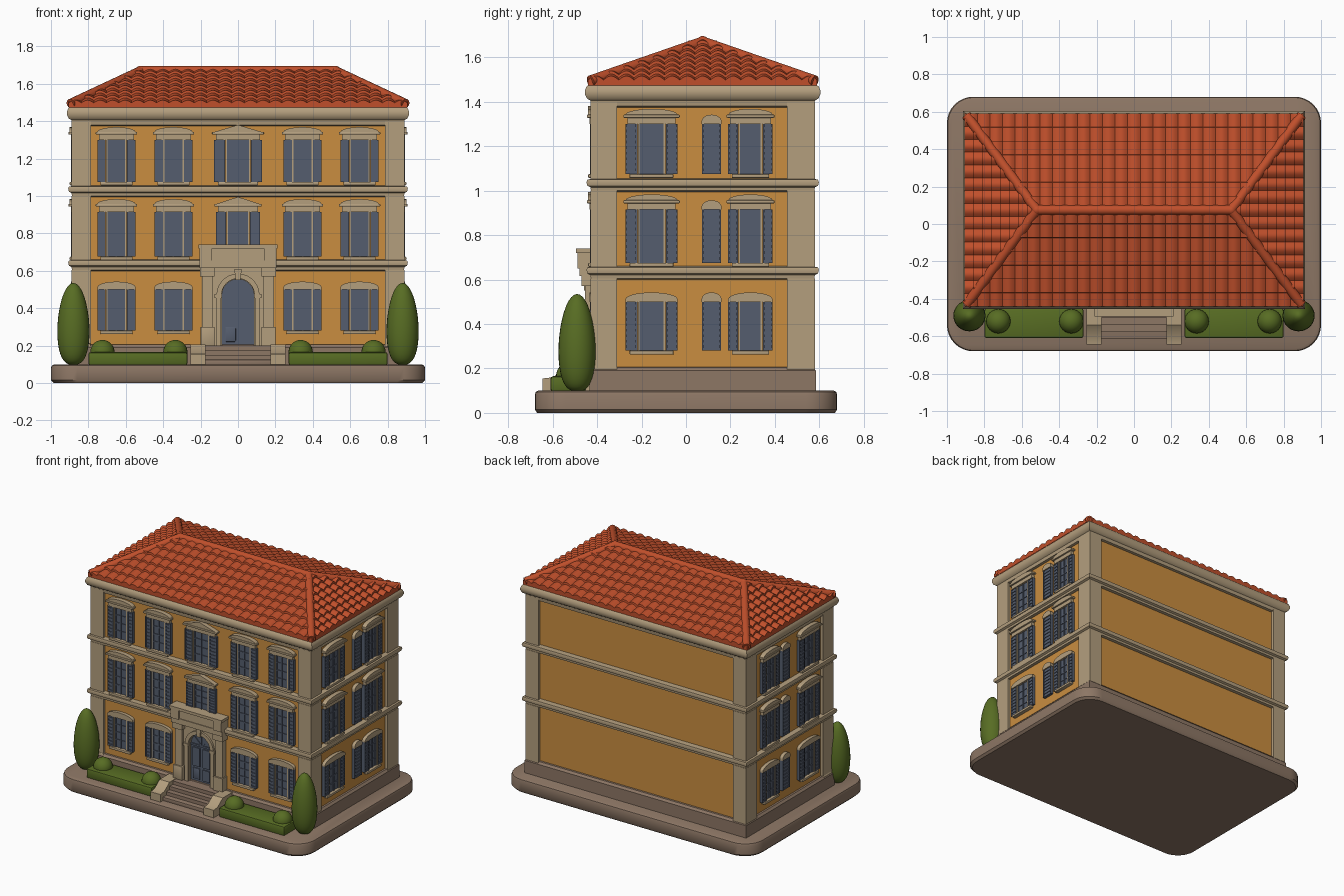
import bpy, bmesh, math
from mathutils import Matrix, Vector

if "Cube" in bpy.data.objects:
    bpy.data.objects.remove(bpy.data.objects["Cube"])

def material(name, r, g, b):
    m = bpy.data.materials.new(name)
    m.diffuse_color = [(c / 255) ** 2.2 for c in (r, g, b)] + [1]
    m.use_nodes = True
    m.node_tree.nodes["Principled BSDF"].inputs["Base Color"].default_value = m.diffuse_color
    return m

WALL = material("ochre plaster", 200, 140, 66)
TRIM = material("cream stone", 178, 157, 125)
STONE = material("brown paving", 140, 118, 101)
ROOF = material("terracotta", 190, 80, 47)
SLATE = material("slate blue paint", 86, 94, 110)
GREEN = material("leaf green", 88, 108, 40)

X, Y0, Y1 = 0.87, -0.41, 0.56          # wall planes
CY = (Y0 + Y1) / 2
parts = {}

def part(name, mat):
    if name not in parts:
        parts[name] = (bmesh.new(), mat)
    return parts[name][0]

def frame(origin, u, d):
    """Local axes: u along the wall, d out of the wall, z up."""
    m = Matrix((u, d, (0, 0, 1))).transposed().to_4x4()
    m.translation = origin
    return m

WORLD = Matrix()
FRONT = frame((0, Y0, 0), (1, 0, 0), (0, -1, 0))
RIGHT = frame((X, 0, 0), (0, 1, 0), (1, 0, 0))
LEFT = frame((-X, 0, 0), (0, 1, 0), (-1, 0, 0))

def prism(bm, pts, d0, d1, M=WORLD):
    """Outline in (u, z) pushed from depth d0 to d1."""
    a, b = [[bm.verts.new(M @ Vector((u, d, z))) for u, z in pts] for d in (d0, d1)]
    bm.faces.new(a)
    bm.faces.new(b[::-1])
    for i in range(len(a)):
        j = (i + 1) % len(a)
        bm.faces.new((a[i], b[i], b[j], a[j]))

def box(bm, u0, u1, d0, d1, z0, z1, M=WORLD, bevel=0):
    n = len(bm.edges)
    prism(bm, [(u0, z0), (u1, z0), (u1, z1), (u0, z1)], d0, d1, M)
    if bevel:
        bm.edges.ensure_lookup_table()
        bmesh.ops.bevel(bm, geom=bm.edges[n:], offset=bevel, segments=2, profile=0.5, affect='EDGES')

def arc(cu, w, z, rise, n=10):
    """Shallow curved top from right to left."""
    return [(cu + w * math.cos(math.pi * i / n), z + rise * math.sin(math.pi * i / n)) for i in range(n + 1)]

def moulding(name, mat, profile):
    """Profile of (offset, z) carried round the house walls."""
    bm = part(name, mat)
    loops = [[bm.verts.new((sx * (X + o), CY + sy * (Y1 - CY + o), z))
              for sx, sy in ((-1, -1), (1, -1), (1, 1), (-1, 1))] for o, z in profile]
    bm.faces.new(loops[0])
    bm.faces.new(loops[-1])
    for a, b in zip(loops, loops[1:]):
        for i in range(4):
            bm.faces.new((a[i], a[(i + 1) % 4], b[(i + 1) % 4], b[i]))

# Base slab with rounded corners
bm = part("base_slab", STONE)
outline = [(sx * 0.86 + 0.14 * math.cos(a), sy * 0.54 + 0.14 * math.sin(a))
           for q, (sx, sy) in enumerate(((1, 1), (-1, 1), (-1, -1), (1, -1)))
           for a in [math.pi / 2 * (q + i / 8) for i in range(9)]]
rings = [[bm.verts.new((x * s, y * s, z)) for x, y in outline]
         for s, z in ((0.985, 0), (1, 0.015), (1, 0.08), (0.995, 0.094), (0.98, 0.1))]
bm.faces.new(rings[0])
bm.faces.new(rings[-1])
for a, b in zip(rings, rings[1:]):
    for i in range(len(a)):
        j = (i + 1) % len(a)
        bm.faces.new((a[i], a[j], b[j], b[i]))

# Walls, plinth, string courses and cornice
moulding("walls", WALL, [(0, 0.09), (0, 1.42)])
moulding("plinth", STONE, [(0.025, 0.09), (0.025, 0.19), (0.012, 0.205), (0, 0.207)])
for i, z in enumerate((0.635, 1.03)):
    moulding(f"string_course_{i + 1}", TRIM, [(0, z - 0.035), (0.018, z - 0.03), (0.02, z - 0.015), (0.034, z - 0.008),
             (0.038, z + 0.008), (0.034, z + 0.02), (0, z + 0.025)])
moulding("cornice", TRIM, [(0, 1.375), (0.016, 1.38), (0.02, 1.405), (0.036, 1.415), (0.045, 1.435),
                           (0.045, 1.45), (0.038, 1.468), (0.025, 1.478)])

# Rusticated corner piers
bm = part("corner_piers", TRIM)
for sx in (-1, 1):
    for ya, yb in ((Y0 - 0.02, -0.31), (0.455, Y1 + 0.02)):
        x0, x1 = sorted((sx * 0.785, sx * (X + 0.02)))
        box(bm, x0, x1, ya, yb, 0.1, 0.21, bevel=0.008)
        for z0, z1 in ((0.21, 0.605), (0.655, 1.0), (1.05, 1.4)):
            h = (z1 - z0) / 5
            for k in range(5):
                box(bm, x0, x1, ya, yb, z0 + k * h, z0 + (k + 1) * h, bevel=0.007)

# Windows: shutters, glazing, surrounds, sills and heads
def shutter(M, u0, u1, z0, z1):
    bm = part("shutters", SLATE)
    box(bm, u0, u1, 0, 0.015, z0, z1, M)
    for u in (u0, u1 - 0.008):
        box(bm, u, u + 0.008, 0.01, 0.022, z0, z1, M)
    n = 9
    for k in range(n):
        z = z0 + (z1 - z0) * k / n
        box(bm, u0, u1, 0.01, 0.02, z, z + (z1 - z0) * 0.5 / n, M)

def head(M, c, w, z, style):
    bm = part("window_heads", TRIM)
    if style == "plain":
        prism(bm, [(c - w, z), (c + w, z)] + arc(c, w, z + 0.012, 0.03), 0, 0.024, M)
        return
    box(bm, c - w * 0.92, c + w * 0.92, 0, 0.024, z, z + 0.028, M)
    box(bm, c - w * 1.08, c + w * 1.08, 0, 0.036, z + 0.028, z + 0.042, M, 0.004)
    top = arc(c, w, z + 0.042, 0.026) if style == "curved" else [(c + w, z + 0.042), (c, z + 0.08), (c - w, z + 0.042)]
    prism(bm, top, 0, 0.032, M)

def window(M, c, w, z0, z1, style):
    g = w * 0.23
    glass, trim = part("window_glazing", SLATE), part("window_surrounds", TRIM)
    box(glass, c - g, c + g, 0, 0.008, z0, z1, M)
    for u in (-g, -0.004, g - 0.008):
        box(glass, c + u, c + u + 0.008, 0, 0.014, z0, z1, M)
    for k in range(1, 4):
        z = z0 + (z1 - z0) * k / 4
        box(glass, c - g, c + g, 0, 0.013, z - 0.004, z + 0.004, M)
    for s in (-1, 1):
        a, b = sorted((c + s * g, c + s * (g + 0.008)))
        box(trim, a, b, 0, 0.018, z0, z1, M)
        a, b = sorted((c + s * (g + 0.01), c + s * w / 2))
        shutter(M, a, b, z0, z1)
    box(trim, c - w * 0.42, c + w * 0.42, 0, 0.03, z0 - 0.018, z0, M, 0.004)
    head(M, c, w * 0.5, z1, style)

ROWS = ((0.28, 0.50, "plain"), (0.675, 0.915, "curved"), (1.075, 1.30, "curved"))
for z0, z1, style in ROWS:
    for c in (-0.65, -0.345, 0.345, 0.65):
        window(FRONT, c, 0.205, z0, z1, style)
    for M in (RIGHT, LEFT):
        window(M, -0.155, 0.235, z0, z1, style)
        window(M, 0.29, 0.2, z0, z1, style)
        shutter(M, 0.072, 0.158, z0, z1)
        head(M, 0.115, 0.045, z1, "plain")
window(FRONT, 0, 0.235, 0.735, 0.915, "gable")
window(FRONT, 0, 0.255, 1.075, 1.30, "gable")

# Door with panels and fanlight bars
bm = part("door", SLATE)
prism(bm, [(-0.09, 0.2), (0.09, 0.2)] + arc(0, 0.09, 0.47, 0.09), 0, 0.008, FRONT)
for s in (-0.04, 0.04):
    for z0, z1 in ((0.22, 0.3), (0.315, 0.45)):
        box(bm, s - 0.028, s + 0.028, 0.005, 0.016, z0, z1, FRONT, 0.004)
box(bm, -0.085, 0.085, 0, 0.016, 0.462, 0.475, FRONT)
for a in (45, 90, 135):
    ca, sa = math.cos(math.radians(a)), math.sin(math.radians(a))
    prism(bm, [(-sa * 0.004, 0.47 + ca * 0.004), (sa * 0.004, 0.47 - ca * 0.004),
               (ca * 0.085 + sa * 0.004, 0.47 + sa * 0.085 - ca * 0.004),
               (ca * 0.085 - sa * 0.004, 0.47 + sa * 0.085 + ca * 0.004)], 0, 0.014, FRONT)

# Door portal: arched panel, ring, piers and balcony block
bm = part("portal", TRIM)
prism(bm, [(-0.14, 0.2), (-0.14, 0.62), (0.14, 0.62), (0.14, 0.2), (0.085, 0.2)]
      + arc(0, 0.085, 0.47, 0.085, 16) + [(-0.085, 0.2)], 0, 0.025, FRONT)
prism(bm, arc(0, 0.115, 0.47, 0.115, 16) + arc(0, 0.088, 0.47, 0.088, 16)[::-1], 0, 0.04, FRONT)
prism(bm, [(-0.013, 0.55), (0.013, 0.55), (0.02, 0.61), (-0.02, 0.61)], 0, 0.05, FRONT)
for s in (-1, 1):
    for a, b, d, z0, z1 in ((0.125, 0.2, 0.055, 0.2, 0.3), (0.135, 0.192, 0.045, 0.3, 0.57),
                            (0.125, 0.202, 0.06, 0.57, 0.62), (0.09, 0.118, 0.04, 0.2, 0.455),
                            (0.086, 0.125, 0.046, 0.455, 0.475), (0.14, 0.205, 0.078, 0.65, 0.735)):
        u0, u1 = sorted((s * a, s * b))
        box(bm, u0, u1, 0, d, z0, z1, FRONT, 0.004)
box(bm, -0.205, 0.205, 0, 0.07, 0.615, 0.655, FRONT, 0.006)
box(bm, -0.15, 0.15, 0, 0.065, 0.65, 0.72, FRONT, 0.004)
box(bm, -0.212, 0.212, 0, 0.085, 0.72, 0.74, FRONT, 0.005)

# Entrance steps and sloping side walls
bm = part("entrance_steps", STONE)
for k in range(4):
    box(bm, -0.18, 0.18, -0.615 + 0.038 * k, Y0, 0.095, 0.125 + 0.025 * k, bevel=0.004)
bm = part("step_side_walls", TRIM)
SIDE = frame((0, 0, 0), (0, 1, 0), (1, 0, 0))
for x in (-0.255, 0.175):
    prism(bm, [(-0.645, 0.095), (-0.43, 0.095), (-0.43, 0.205), (-0.54, 0.205), (-0.6, 0.16), (-0.645, 0.155)],
          x, x + 0.08, SIDE)

# Hedges, round shrubs and cypresses
for s, side in ((-1, "left"), (1, "right")):
    u0, u1 = sorted((s * 0.27, s * 0.8))
    box(part("hedge_" + side, GREEN), u0, u1, -0.61, -0.45, 0.095, 0.165, bevel=0.012)
    for x in (0.335, 0.725):
        bmesh.ops.create_uvsphere(part("shrubs_" + side, GREEN), u_segments=24, v_segments=14, radius=0.065,
                                  matrix=Matrix.Translation((s * x, -0.52, 0.165)))
    bm = part("cypress_" + side, GREEN)
    bmesh.ops.create_uvsphere(bm, u_segments=28, v_segments=20, radius=1)
    for v in bm.verts:
        v.co = (s * 0.88 + v.co.x * 0.086, -0.49 + v.co.y * 0.084, 0.097 + 0.438 * ((max(v.co.z, -1) + 1) / 2) ** 1.3)

# Roof core and barrel tile slopes
HX, HY, RX, Z0, Z1 = 0.905, 0.515, 0.52, 1.485, 1.668
bm = part("roof_core", ROOF)
low, mid = [[bm.verts.new((sx * (HX - 0.01), CY + sy * (HY - 0.01), z))
             for sx, sy in ((-1, -1), (1, -1), (1, 1), (-1, 1))] for z in (1.472, Z0 - 0.004)]
l, r = [bm.verts.new((x, CY, Z1 - 0.004)) for x in (-RX, RX)]
bm.faces.new(low)
for i in range(4):
    bm.faces.new((low[i], low[(i + 1) % 4], mid[(i + 1) % 4], mid[i]))
for f in ((mid[0], mid[1], r, l), (mid[1], mid[2], r), (mid[2], mid[3], l, r), (mid[3], mid[0], l)):
    bm.faces.new(f)

def tiles(name, origin, u, v, half, top, run, rows=7, depth=0.014):
    bm = part(name, ROOF)
    u, v, o = Vector(u), Vector(v), Vector(origin)
    cols = round(2 * half / 0.068)
    ts = [(0, -0.012)] + [((k + f) / rows, 0.013 * (1 - f)) for k in range(rows) for f in (0, 0.97)]
    grid = []
    for t, lift in ts:
        grid.append([])
        for i in range(cols * 8 + 1):
            s = half * (i / (cols * 4) - 1)
            wave = depth * abs(math.sin(math.pi * i / 8)) if lift >= 0 else 0
            grid[-1].append(bm.verts.new(o + u * s + v * (t * run) + Vector((0, 0, t * (Z1 - Z0) + lift + wave))))
    for a, b in zip(grid, grid[1:]):
        for i in range(len(a) - 1):
            bm.faces.new((a[i], a[i + 1], b[i + 1], b[i]))
    for s in (-1, 1):                    # trim along the hips
        bmesh.ops.bisect_plane(bm, geom=bm.verts[:] + bm.edges[:] + bm.faces[:], plane_co=o + u * s * half,
                               plane_no=u * s * run + v * (half - top), clear_outer=True)

tiles("roof_tiles_front", (0, CY - HY, Z0), (1, 0, 0), (0, 1, 0), HX, RX, HY)
tiles("roof_tiles_back", (0, CY + HY, Z0), (-1, 0, 0), (0, -1, 0), HX, RX, HY)
tiles("roof_tiles_right", (HX, CY, Z0), (0, 1, 0), (-1, 0, 0), HY, 0, HX - RX, 8, 0.018)
tiles("roof_tiles_left", (-HX, CY, Z0), (0, -1, 0), (1, 0, 0), HY, 0, HX - RX, 8, 0.018)

# Ridge and hip caps
bm = part("ridge_caps", ROOF)
ends = [(Vector((-RX, CY, Z1)), Vector((RX, CY, Z1)))]
ends += [(Vector((sx * (HX - 0.01), CY + sy * (HY - 0.01), Z0 + 0.008)), Vector((sx * RX, CY, Z1)))
         for sx in (-1, 1) for sy in (-1, 1)]
for a, b in ends:
    d = b - a
    bmesh.ops.create_cone(bm, cap_ends=True, segments=16, radius1=0.026, radius2=0.026, depth=d.length,
                          matrix=Matrix.Translation((a + b) / 2) @ d.to_track_quat('Z', 'Y').to_matrix().to_4x4())
for x in (-RX, RX):
    bmesh.ops.create_uvsphere(bm, u_segments=16, v_segments=10, radius=0.028, matrix=Matrix.Translation((x, CY, Z1)))

# Turn every part into an object
for name, (bm, mat) in parts.items():
    bmesh.ops.recalc_face_normals(bm, faces=bm.faces[:])
    if name.startswith("roof_tiles") and sum(f.normal.z for f in bm.faces) < 0:
        bmesh.ops.reverse_faces(bm, faces=bm.faces[:])
    mesh = bpy.data.meshes.new(name)
    bm.to_mesh(mesh)
    bm.free()
    mesh.materials.append(mat)
    ob = bpy.data.objects.new(name, mesh)
    bpy.context.collection.objects.link(ob)
    ob.select_set(True)
    bpy.context.view_layer.objects.active = ob
bpy.ops.object.shade_smooth_by_angle(angle=math.radians(35))
